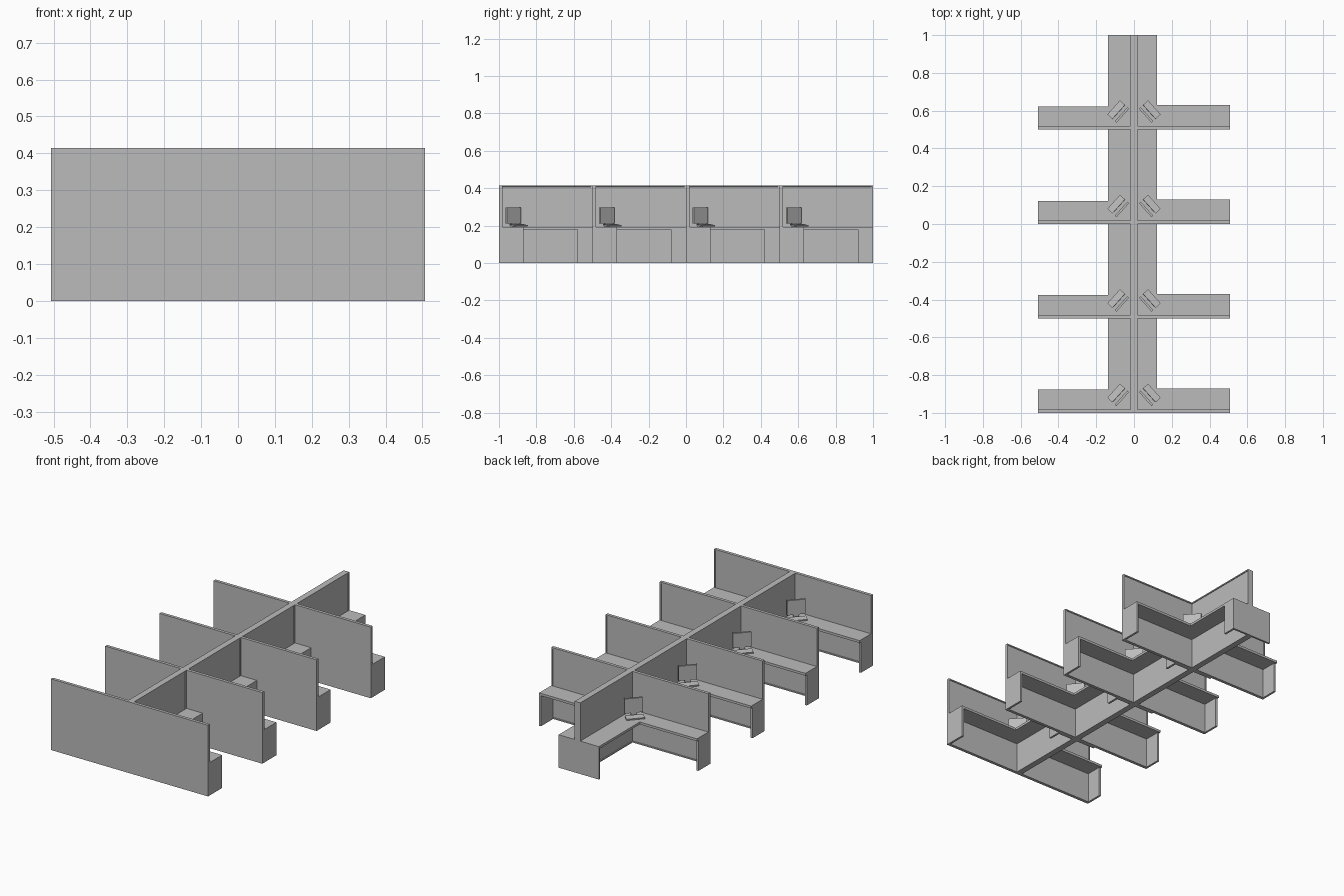
import bpy, bmesh, math
from mathutils import Matrix

cube = bpy.data.objects.get("Cube")
if cube:
    bpy.data.objects.remove(cube, do_unlink=True)

grey = bpy.data.materials.new("office_grey")
grey.use_nodes = True
grey.diffuse_color = (0.5, 0.5, 0.5, 1)
grey.node_tree.nodes["Principled BSDF"].inputs["Base Color"].default_value = (0.5, 0.5, 0.5, 1)

HALF = 0.507      # reach of each divider from the spine
HEIGHT = 0.415
BAY = 0.5
WALL = 0.018
DESK_LOW, DESK_TOP = 0.178, 0.192


def finish(name, bm):
    bmesh.ops.recalc_face_normals(bm, faces=bm.faces)
    mesh = bpy.data.meshes.new(name)
    bm.to_mesh(mesh)
    bm.free()
    mesh.materials.append(grey)
    obj = bpy.data.objects.new(name, mesh)
    bpy.context.collection.objects.link(obj)
    return obj


def box(name, x, y, z, inset_dir=None):
    """Box from three ranges; the face along inset_dir gets a recessed panel."""
    x, y, z = sorted(x), sorted(y), sorted(z)
    bm = bmesh.new()
    bmesh.ops.create_cube(bm, size=1)
    for v in bm.verts:
        v.co = [r[0] if c < 0 else r[1] for c, r in zip(v.co, (x, y, z))]
    bm.normal_update()
    if inset_dir:
        face = max(bm.faces, key=lambda f: sum(a * b for a, b in zip(f.normal, inset_dir)))
        bmesh.ops.inset_region(bm, faces=[face], thickness=0.01)
        bmesh.ops.inset_region(bm, faces=[face], thickness=0.001, depth=-0.004)
    return finish(name, bm)


def turned_box(name, centre, size, angle, tilt=0):
    bm = bmesh.new()
    bmesh.ops.create_cube(bm, size=1)
    matrix = (Matrix.Translation(centre) @ Matrix.Rotation(angle, 4, 'Z')
              @ Matrix.Rotation(tilt, 4, 'X') @ Matrix.Diagonal((*size, 1)))
    bm.transform(matrix)
    return finish(name, bm)


def l_desktop(name, side, y0, arm, wing):
    """L-shaped worktop extruded from its outline."""
    outline = [(WALL, WALL), (HALF, WALL), (HALF, wing),
               (arm, wing), (arm, BAY), (WALL, BAY)]
    bm = bmesh.new()
    face = bm.faces.new([bm.verts.new((side * x, y0 + y, DESK_LOW)) for x, y in outline])
    top = bmesh.ops.extrude_face_region(bm, geom=[face])["geom"]
    bmesh.ops.translate(bm, vec=(0, 0, DESK_TOP - DESK_LOW),
                        verts=[v for v in top if isinstance(v, bmesh.types.BMVert)])
    return finish(name, bm)


def workstation(side, label, y0, arm, wing):
    # Dividers with recessed panels
    box("cross_wall_" + label, (0, side * HALF), (y0, y0 + WALL), (0, HEIGHT), (0, 1, 0))
    box("spine_wall_" + label, (0, side * WALL), (y0, y0 + BAY), (0, HEIGHT), (side, 0, 0))
    # Worktop and its end panels
    l_desktop("desktop_" + label, side, y0, arm, wing)
    leg = wing if side > 0 else wing - 0.012
    box("wing_leg_" + label, (side * (HALF - 0.012), side * HALF),
        (y0 + WALL, y0 + leg), (0, DESK_LOW))
    box("arm_leg_" + label, (side * WALL, side * arm),
        (y0 + BAY - 0.012, y0 + BAY), (0, DESK_LOW))
    if side > 0:
        box("arm_return_panel_" + label, (arm - 0.012, arm),
            (y0 + BAY - 0.08, y0 + BAY), (0, DESK_LOW))
    # Corner computer, facing the sitter
    angle = -side * math.radians(48)
    mx, my = side * 0.064, y0 + 0.077
    turned_box("monitor_" + label, (mx, my, 0.253), (0.1, 0.012, 0.085), angle)
    turned_box("monitor_stand_" + label, (mx, my, 0.202), (0.03, 0.012, 0.022), angle)
    turned_box("keyboard_" + label, (side * 0.094, y0 + 0.105, 0.201),
               (0.1, 0.036, 0.008), angle, -0.15)


for i in range(4):
    start = -1 + i * BAY
    workstation(1, f"left_{i + 1}", start, 0.122, 0.13)
    workstation(-1, f"right_{i + 1}", start, 0.138, 0.123)
